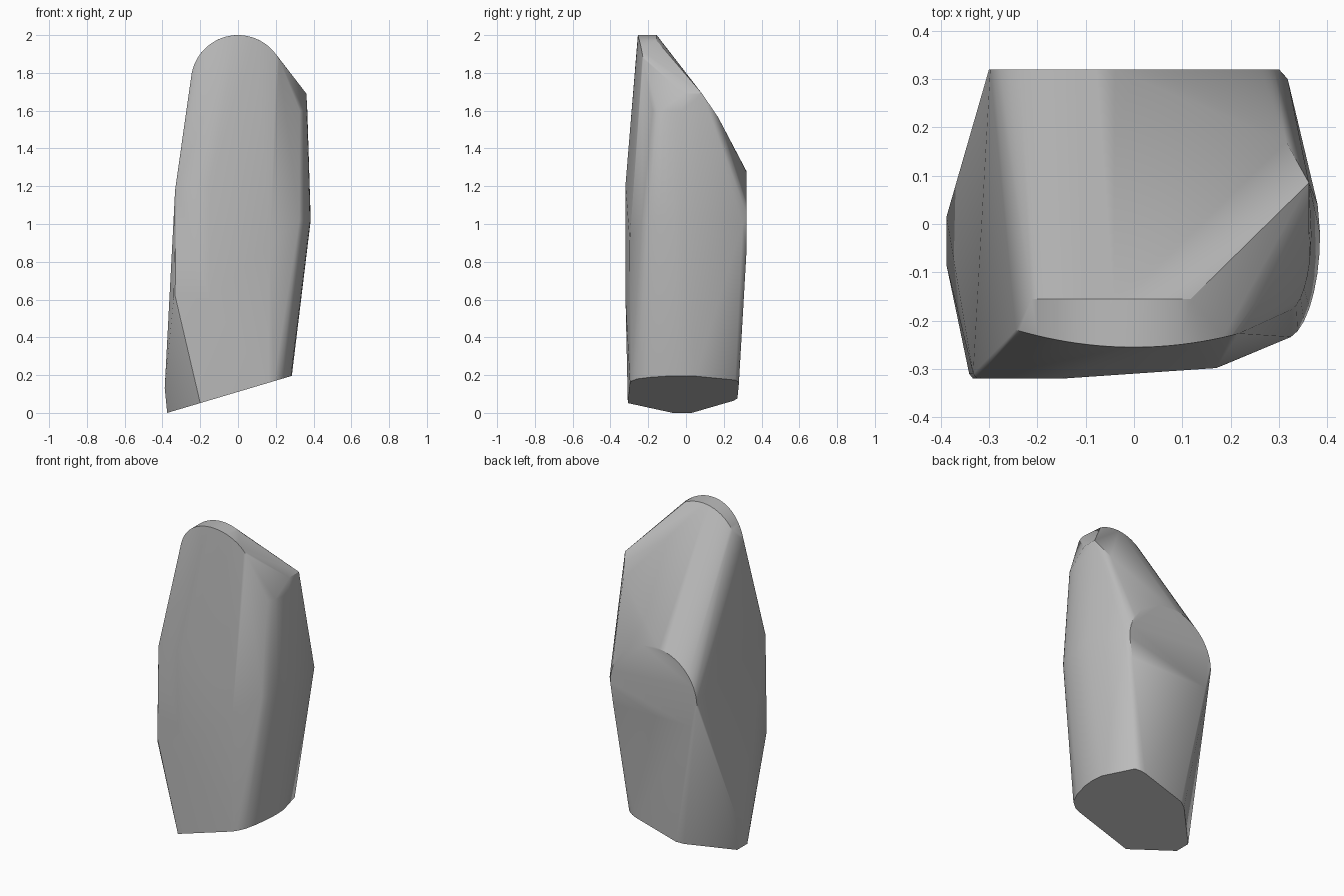
import bpy, bmesh, math

cube = bpy.data.objects.get("Cube")
if cube:
    bpy.data.objects.remove(cube, do_unlink=True)


def arc(cx, cz, rx, rz, start, end, steps, depth):
    """Arc in the xz plane; depth(x) gives y."""
    pts = []
    for i in range(steps + 1):
        a = math.radians(start + (end - start) * i / steps)
        x = cx + rx * math.cos(a)
        pts.append((x, depth(x), cz + rz * math.sin(a)))
    return pts


points = []

# rounded crest: bowed front rim and straight rear rim
points += arc(0, 1.75, 0.25, 0.25, 30, 168, 22, lambda x: -0.255 + 0.6 * x * x)
points += arc(0, 1.75, 0.25, 0.25, 62, 148, 16, lambda x: -0.155)

# round-topped flat on the back
points += arc(0, 0.98, 0.30, 0.30, 0, 180, 24, lambda x: 0.32)
points += [(0.28, 0.32, 0.85), (-0.26, 0.32, 0.85), (0.318, 0.30, 1.0), (-0.302, 0.295, 0.95)]

# left shoulder corner
points += [(0.362, -0.01, 1.69), (0.362, 0.085, 1.69), (0.315, 0.17, 1.565)]

# rounded left flank, upper and middle sections
for z, x0, y0, dx, dy in ((1.60, 0.367, -0.02, 0.05, 0.16), (1.02, 0.385, -0.02, 0.075, 0.218)):
    for i in range(9):
        a = math.radians(90 * i / 8)
        points.append((x0 - dx * (1 - math.cos(a)), y0 - dy * math.sin(a), z))
points += [(0.38, 0.04, 1.05), (0.28, -0.248, 1.0), (0.17, -0.298, 0.9)]

# flat front with its right-hand edge
for z, x in ((1.20, -0.325), (0.62, -0.333)):
    points += [(x, -0.32, z), (x - 0.008, -0.31, z - 0.02)]
points += [(-0.15, -0.32, 1.21), (-0.15, -0.32, 0.6)]

# lower right bulge
points += [(-0.388, -0.085, 0.13), (-0.388, 0.015, 0.13)]

# slanted foot: outline in x, y on a tilted plane
foot = [(-0.375, -0.07), (-0.2, -0.308), (0.16, -0.297), (0.19, -0.29), (0.23, -0.26),
        (0.26, -0.19), (0.28, -0.1), (0.285, -0.03), (0.28, 0.05), (0.21, 0.26),
        (0.18, 0.275), (0.15, 0.28), (-0.12, 0.272), (-0.16, 0.25), (-0.375, 0.03)]
points += [(x, y, 0.297 * (x + 0.375)) for x, y in foot]

bm = bmesh.new()
for p in points:
    bm.verts.new(p)
hull = bmesh.ops.convex_hull(bm, input=bm.verts)
loose = {v for v in hull["geom_interior"] + hull["geom_unused"]
         if isinstance(v, bmesh.types.BMVert) and v.is_valid and not v.link_faces}
bmesh.ops.delete(bm, geom=list(loose), context='VERTS')
bmesh.ops.dissolve_limit(bm, angle_limit=math.radians(0.5), verts=bm.verts, edges=bm.edges)
bmesh.ops.recalc_face_normals(bm, faces=bm.faces)

mesh = bpy.data.meshes.new("faceted_stone")
bm.to_mesh(mesh)
bm.free()
stone = bpy.data.objects.new("faceted_stone", mesh)
bpy.context.collection.objects.link(stone)

grey = bpy.data.materials.new("plain_grey")
grey.use_nodes = True
colour = (0.5, 0.5, 0.5, 1)
grey.diffuse_color = colour
grey.node_tree.nodes["Principled BSDF"].inputs["Base Color"].default_value = colour
mesh.materials.append(grey)

bpy.ops.object.select_all(action='DESELECT')
stone.select_set(True)
bpy.context.view_layer.objects.active = stone
bpy.ops.object.shade_smooth_by_angle(angle=math.radians(30))
